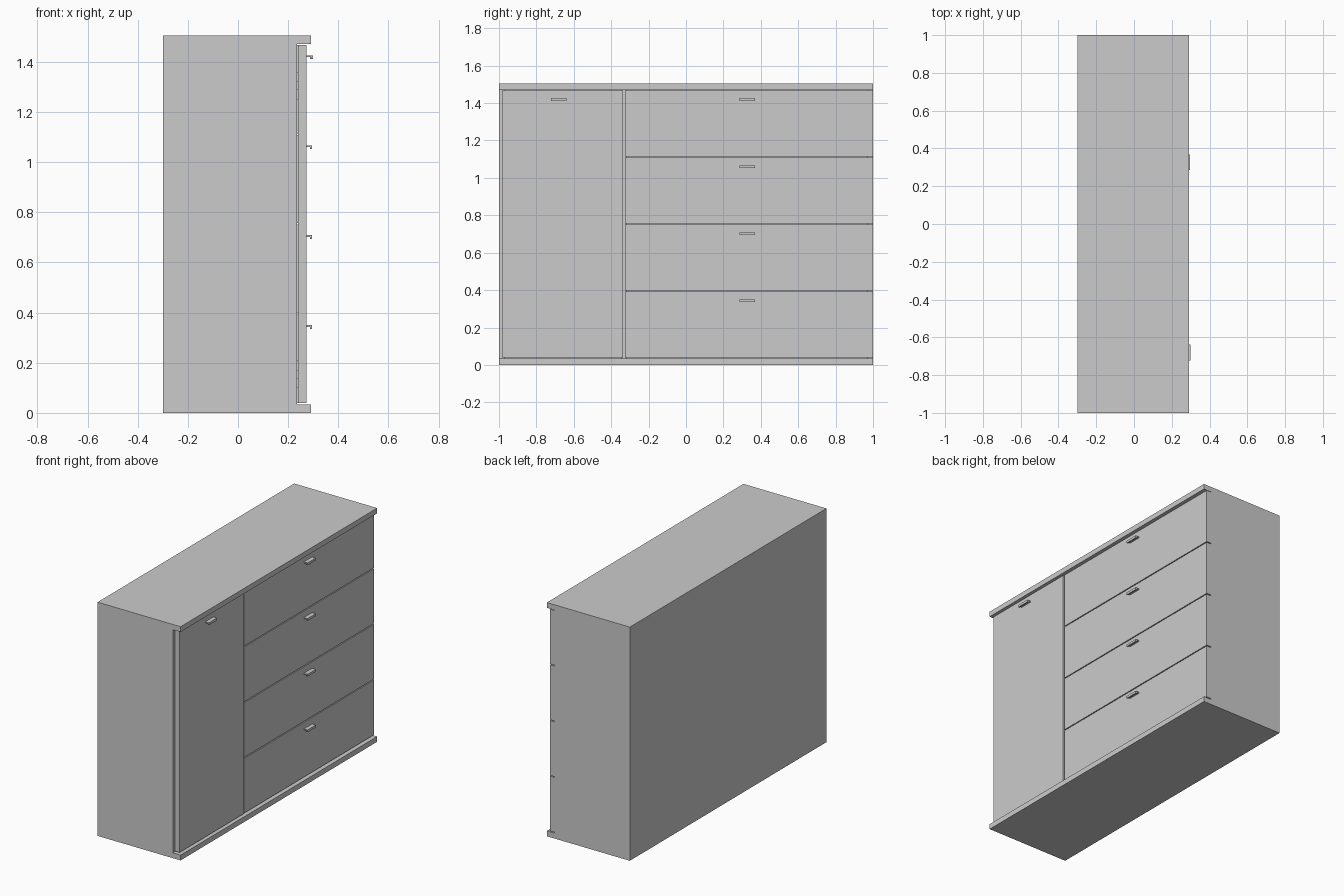
import bpy
import bmesh

default = bpy.data.objects.get("Cube")
if default:
    bpy.data.objects.remove(default, do_unlink=True)


def finish(name, bm):
    bmesh.ops.recalc_face_normals(bm, faces=bm.faces)
    mesh = bpy.data.meshes.new(name)
    bm.to_mesh(mesh)
    bm.free()
    obj = bpy.data.objects.new(name, mesh)
    bpy.context.collection.objects.link(obj)
    return obj


def box(name, xs, ys, zs):
    """Axis-aligned board given by its extent on each axis."""
    bm = bmesh.new()
    bmesh.ops.create_cube(bm, size=1)
    for v in bm.verts:
        v.co = [lo + (c + 0.5) * (hi - lo)
                for c, (lo, hi) in zip(v.co, (xs, ys, zs))]
    return finish(name, bm)


def handle(name, x, y, z):
    """Angled pull: flat plate with a lip turned down at its outer edge."""
    reach, plate, lip, drop, half = 0.026, 0.007, 0.008, 0.015, 0.042
    profile = [(0, 0), (reach, 0), (reach, -drop), (reach - lip, -drop),
               (reach - lip, -plate), (0, -plate)]
    bm = bmesh.new()
    face = bm.faces.new([bm.verts.new((x + px, y - half, z + pz))
                         for px, pz in profile])
    grown = bmesh.ops.extrude_face_region(bm, geom=[face])
    verts = [g for g in grown["geom"] if isinstance(g, bmesh.types.BMVert)]
    bmesh.ops.translate(bm, verts=verts, vec=(0, 2 * half, 0))
    return finish(name, bm)


BACK, CARCASS, LEDGE = -0.30, 0.236, 0.291
HEIGHT, SLAB, PANEL, GAP = 1.505, 0.034, 0.032, 0.006
DIVIDE = -0.332
inner = (SLAB, HEIGHT - SLAB)

# Carcass
box("bottom_board", (BACK, LEDGE), (-1, 1), (0, SLAB))
box("top_board", (BACK, LEDGE), (-1, 1), (HEIGHT - SLAB, HEIGHT))
box("right_side_panel", (BACK, CARCASS), (-1, -1 + PANEL), inner)
box("left_side_panel", (BACK, CARCASS), (1 - PANEL, 1), inner)
box("back_panel", (BACK, BACK + 0.02), (-1 + PANEL, 1 - PANEL), inner)
box("divider", (BACK + 0.02, CARCASS),
    (DIVIDE - PANEL / 2, DIVIDE + PANEL / 2), inner)

# Door, standing slightly clear of the carcass on its hinges
door_x = (CARCASS + 0.004, CARCASS + 0.037)
door_z = (SLAB + GAP, HEIGHT - SLAB - GAP / 2)
box("door", door_x, (-0.984, DIVIDE - 0.004), door_z)
handle("door_handle", door_x[1], -0.681, 1.426)
for label, z in (("lower", 0.155), ("upper", 1.305)):
    for part, offset in (("bottom", -0.035), ("top", 0.035)):
        box(f"{label}_hinge_{part}_plate", (CARCASS - 0.001, door_x[0] + 0.001),
            (-0.966, -0.93), (z + offset - 0.02, z + offset + 0.02))

# Drawer fronts
count = 4
pitch = (door_z[1] - door_z[0] + GAP) / count
for i in range(count):
    low = door_z[0] + i * pitch
    high = low + pitch - GAP
    box(f"drawer_front_{i + 1}", (CARCASS, CARCASS + 0.034),
        (DIVIDE + 0.005, 1), (low, high))
    handle(f"drawer_handle_{i + 1}", CARCASS + 0.034, 0.327, high - 0.042)
